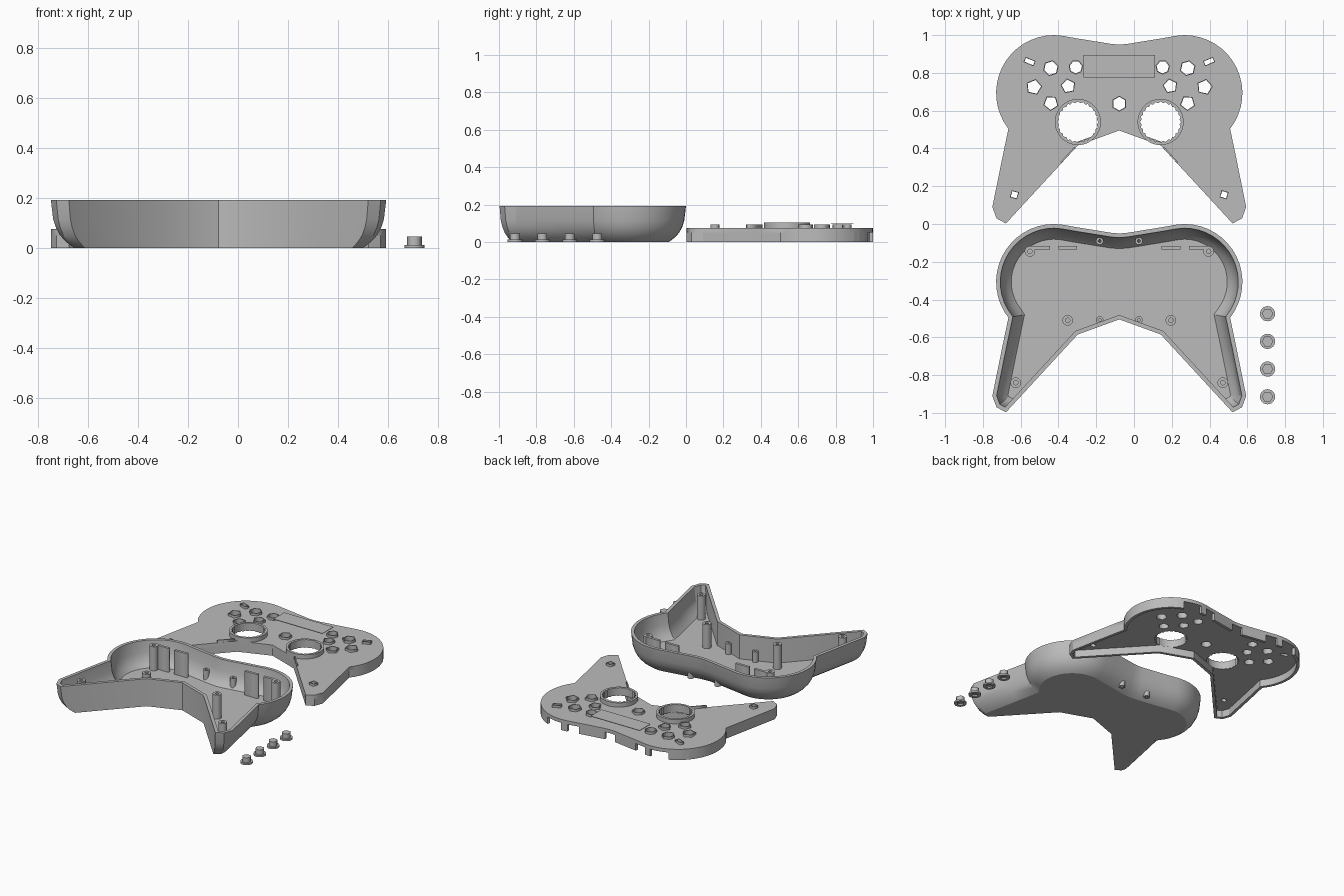
import bpy, bmesh, math
from mathutils import Vector

cube = bpy.data.objects.get("Cube")
if cube:
    bpy.data.objects.remove(cube)

grey = bpy.data.materials.new("light_grey_plastic")
grey.use_nodes = True
GREY = (0.5, 0.5, 0.5, 1)
grey.diffuse_color = GREY
bsdf = next(n for n in grey.node_tree.nodes if n.type == 'BSDF_PRINCIPLED')
bsdf.inputs["Base Color"].default_value = GREY

CX = -0.078          # centre line of both shell halves
RIM = 0.193          # height of the lower shell
SKIN = 0.075         # top of the face plate


def add(name, mesh, smooth=False):
    obj = bpy.data.objects.new(name, mesh)
    bpy.context.collection.objects.link(obj)
    mesh.materials.clear()
    mesh.materials.append(grey)
    if smooth:
        bpy.ops.object.select_all(action='DESELECT')
        obj.select_set(True)
        bpy.context.view_layer.objects.active = obj
        bpy.ops.object.shade_smooth_by_angle(angle=math.radians(30))
    return obj


def flat(name, loops, z0, z1):
    """Extrude closed 2D loops; loops inside others become holes."""
    curve = bpy.data.curves.new(name, 'CURVE')
    curve.dimensions = '2D'
    curve.fill_mode = 'BOTH'
    curve.extrude = (z1 - z0) / 2
    for loop in loops:
        spline = curve.splines.new('POLY')
        spline.points.add(len(loop) - 1)
        for p, co in zip(spline.points, loop):
            p.co = (co[0], co[1], 0, 1)
        spline.use_cyclic_u = True
    temp = bpy.data.objects.new(name, curve)
    bpy.context.collection.objects.link(temp)
    deps = bpy.context.evaluated_depsgraph_get()
    mesh = bpy.data.meshes.new_from_object(temp.evaluated_get(deps))
    bpy.data.objects.remove(temp)
    for v in mesh.vertices:
        v.co.z += (z0 + z1) / 2
    return add(name, mesh)


def ngon(x, y, r, n, turn=0.0, r2=None):
    """Regular polygon, or a toothed one when r2 is given."""
    pts = []
    for i in range(n):
        a = turn + math.tau * i / n
        rad = r2 if r2 and i % 2 else r
        pts.append((x + rad * math.cos(a), y + rad * math.sin(a)))
    return pts


def rect(x, y, w, h, turn=0.0):
    c, s = math.cos(turn), math.sin(turn)
    return [(x + c * a * w / 2 - s * b * h / 2, y + s * a * w / 2 + c * b * h / 2)
            for a, b in ((-1, -1), (1, -1), (1, 1), (-1, 1))]


def both(u):
    return ((CX + u, 1), (CX - u, -1))


# Shared outline of the two halves
half = [(0, 0.95), (0.04, 0.953), (0.22, 0.982), (0.30, 0.996)]
for i in range(17):
    a = math.radians(90 - 8 * i)
    half.append((0.345 + 0.307 * math.cos(a), 0.693 + 0.307 * math.sin(a)))
half += [(0.615, 0.37), (0.672, 0.09), (0.65, 0.03), (0.60, 0.003),
         (0.22, 0.415), (0, 0.495)]
outline = [Vector(p) for p in half] + [Vector((-x, y)) for x, y in half[-2:0:-1]]
COUNT = len(outline)


def inset(d_out, d_inner):
    """Move the outline inward, with its own distance along the inner V."""
    lines = []
    for i, p in enumerate(outline):
        q = outline[(i + 1) % COUNT]
        t = (q - p).normalized()
        n = Vector((t.y, -t.x))
        in_v = max(p.y, q.y) < 0.5 and abs(p.x + q.x) < 0.9
        lines.append((n, n.dot(p) + (d_inner if in_v else d_out)))
    result = []
    for i, p in enumerate(outline):
        (n1, c1), (n2, c2) = lines[i - 1], lines[i]
        det = n1.x * n2.y - n1.y * n2.x
        if abs(det) < 0.02:
            result.append(p + n2 * (c2 - n2.dot(p)))
        else:
            result.append(Vector(((c1 * n2.y - c2 * n1.y) / det,
                                  (n1.x * c2 - n2.x * c1) / det)))
    return result


def placed(points, dy=0):
    return [(CX + p.x, p.y + dy) for p in points]


# Lower shell: rounded outer side, straight inner V, hollow inside
profile = [(0, 0.092), (0.008, 0.08), (0.025, 0.058), (0.05, 0.036),
           (0.08, 0.02), (0.115, 0.009), (RIM, 0)]
WALL = 0.022
sections = [(z, d, 0) for z, d in profile]
sections += [(z, d + WALL, WALL) for z, d in reversed(profile) if z > 0.02]
bm = bmesh.new()
rings = [[bm.verts.new((x, y, z)) for x, y in placed(inset(d, v), -1)]
         for z, d, v in sections]
for low, high in zip(rings, rings[1:]):
    for i in range(COUNT):
        j = (i + 1) % COUNT
        bm.faces.new((low[i], low[j], high[j], high[i]))
bm.faces.new(rings[0])
bm.faces.new(rings[-1])
bmesh.ops.recalc_face_normals(bm, faces=bm.faces)
shell_mesh = bpy.data.meshes.new("lower_shell")
bm.to_mesh(shell_mesh)
bm.free()
add("lower_shell", shell_mesh, smooth=True)

# Screw posts, guide pins and battery ribs inside the shell
posts, pins, ribs = [], [], []
for u, y in ((0.473, -0.145), (0.273, -0.51), (0.548, -0.84)):
    for x, s in both(u):
        posts += [ngon(x, y, 0.028, 20), ngon(x, y, 0.012, 12)]
for y in (-0.09, -0.508):
    for x, s in both(0.104):
        pins += [ngon(x, y, 0.02, 16), ngon(x, y, 0.008, 10)]
for u in (0.273, 0.418):
    for x, s in both(u):
        ribs.append(rect(x, -0.125, 0.1, 0.018))
flat("screw_posts", posts, 0.015, RIM)
flat("guide_pins", pins, 0.015, 0.1)
flat("inner_ribs", ribs, 0.015, RIM)

# Face plate with button, stick and screw openings
holes, collars = [], []


def opening(shape, lip):
    holes.append(shape)
    collars.extend([lip, shape])


for u, y, r, n, turn in ((0.362, 0.825, 0.037, 6, 0.3), (0.23, 0.83, 0.033, 7, 0.2),
                         (0.452, 0.725, 0.038, 5, 0.1), (0.27, 0.73, 0.035, 5, 0.5),
                         (0.362, 0.64, 0.036, 5, 0.9)):
    for x, s in both(u):
        opening(ngon(x, y, r, n, turn), ngon(x, y, r + 0.006, n, turn))
opening(ngon(CX, 0.637, 0.036, 6, 0.52), ngon(CX, 0.637, 0.042, 6, 0.52))
for x, s in both(0.475):
    opening(rect(x, 0.86, 0.05, 0.022, s * 0.4), rect(x, 0.86, 0.058, 0.03, s * 0.4))
for x, s in both(0.555):
    opening(ngon(x, 0.155, 0.022, 4, 0.5), ngon(x, 0.155, 0.028, 4, 0.5))

stick_rings = []
for x, s in both(0.219):
    teeth = ngon(x, 0.54, 0.109, 48, 0, 0.101)
    holes.append(teeth)
    stick_rings += [ngon(x, 0.54, 0.122, 48), teeth]

flat("face_plate", [placed(outline)] + holes, 0.05, SKIN)
flat("opening_collars", collars, SKIN - 0.01, 0.092)
flat("stick_rings", stick_rings, 0.05, 0.105)

# Label panel and edge strips on the face plate
flat("label_panel", [rect(CX, 0.835, 0.38, 0.12)], 0.096, 0.1)
flat("edge_strips", [rect(x, 0.365, 0.11, 0.008, -s * math.atan2(0.412, 0.38))
                     for x, s in both(0.272)], SKIN - 0.01, 0.092)

# Skirt under the face plate, broken into tabs along the back
inner = inset(0.02, 0.02)
bm = bmesh.new()
for i in range(COUNT):
    j = (i + 1) % COUNT
    mid = (outline[i] + outline[j]) / 2
    u = abs(mid.x)
    if not (mid.y < 0.6 or 0.04 < u < 0.22 or 0.29 < u < 0.36 or u > 0.46):
        continue
    corners = (outline[i], outline[j], inner[j], inner[i])
    low, high = [[bm.verts.new((x, y, z)) for x, y in placed(corners)]
                 for z in (0, 0.051)]
    bm.faces.new(low)
    bm.faces.new(high)
    for a in range(4):
        b = (a + 1) % 4
        if a % 2 == 0 or mid.y > 0.9:
            bm.faces.new((low[a], low[b], high[b], high[a]))
bmesh.ops.remove_doubles(bm, verts=bm.verts, dist=0.0005)
bmesh.ops.recalc_face_normals(bm, faces=bm.faces)
skirt_mesh = bpy.data.meshes.new("plate_skirt")
bm.to_mesh(skirt_mesh)
bm.free()
add("plate_skirt", skirt_mesh, smooth=True)

# Four loose buttons
for k in range(4):
    x, y = 0.707, -0.475 - 0.1465 * k
    flat(f"button_flange_{k + 1}", [ngon(x, y, 0.04, 24), ngon(x, y, 0.022, 6)], 0, 0.012)
    flat(f"button_cap_{k + 1}", [ngon(x, y, 0.03, 6)], 0.011, 0.045)
